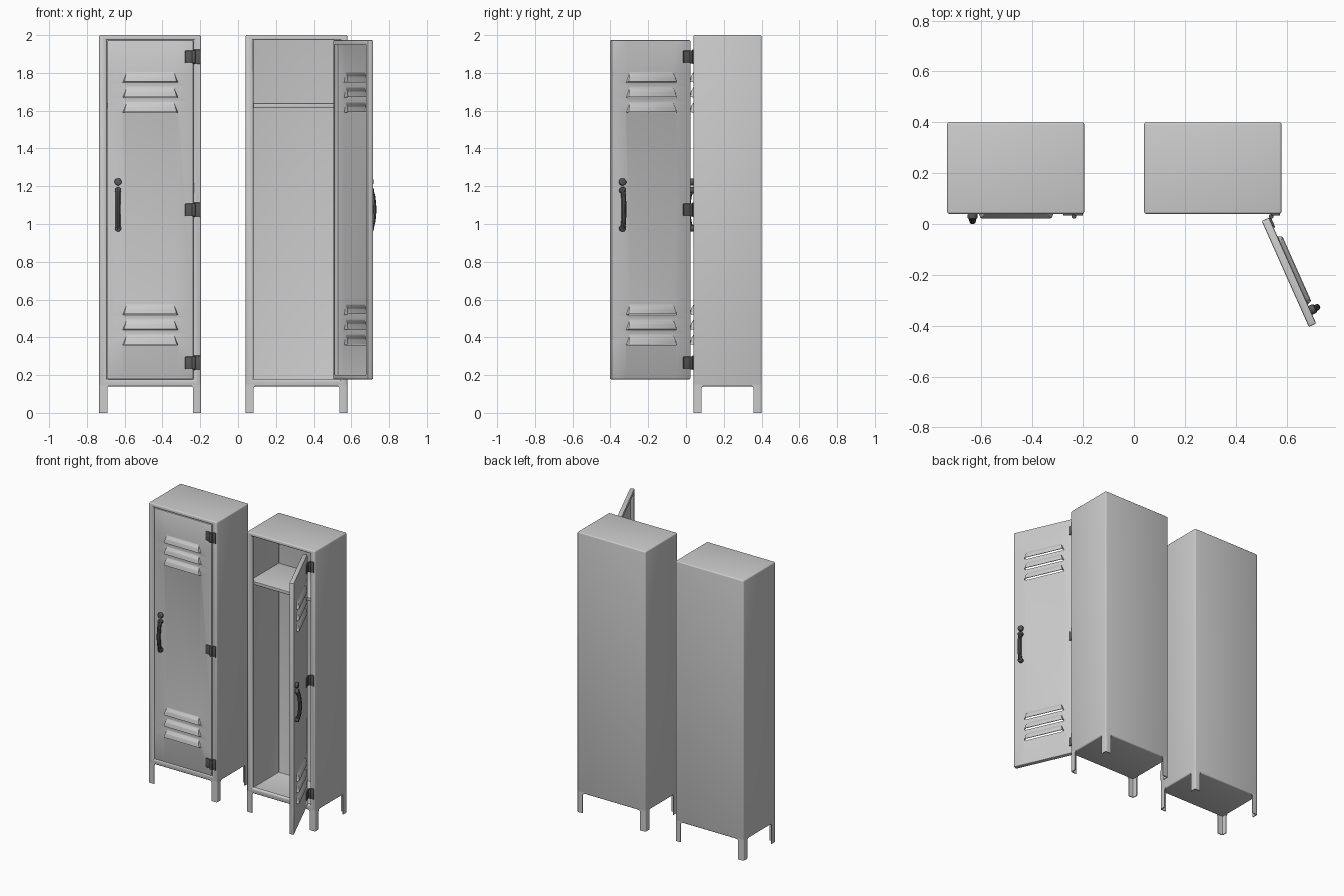
import bpy, bmesh
from math import radians, pi
from mathutils import Vector

if "Cube" in bpy.data.objects:
    bpy.data.objects.remove(bpy.data.objects["Cube"])

dark = bpy.data.materials.new("dark_metal")
dark.diffuse_color = (0.1, 0.1, 0.1, 1)
dark.use_nodes = True
dark.node_tree.nodes["Principled BSDF"].inputs["Base Color"].default_value = dark.diffuse_color


def finish(ob, bevel=0, solid=0, segs=3, mat=None):
    if bevel:
        m = ob.modifiers.new("bevel", 'BEVEL')
        m.width, m.segments, m.limit_method = bevel, segs, 'ANGLE'
        m.angle_limit = radians(25)
    if solid:
        m = ob.modifiers.new("solid", 'SOLIDIFY')
        m.thickness, m.offset = solid, 0
    bpy.ops.object.select_all(action='DESELECT')
    bpy.context.view_layer.objects.active = ob
    ob.select_set(True)
    bpy.ops.object.convert(target='MESH')
    bpy.ops.object.shade_smooth_by_angle(angle=radians(35))
    ob = bpy.context.object
    if mat:
        ob.data.materials.clear()
        ob.data.materials.append(mat)
    return ob


def place(ob, loc, rot):
    ob.location = loc
    ob.rotation_euler = (0, 0, rot)


def from_bm(name, bm, loc, rot=0, **kw):
    me = bpy.data.meshes.new(name)
    bm.to_mesh(me)
    bm.free()
    ob = bpy.data.objects.new(name, me)
    bpy.context.collection.objects.link(ob)
    place(ob, loc, rot)
    return finish(ob, **kw)


def sheet(name, polys, loc, rot=0, **kw):
    bm = bmesh.new()
    for p in polys:
        bm.faces.new([bm.verts.new(v) for v in p])
    bmesh.ops.remove_doubles(bm, verts=bm.verts, dist=1e-5)
    bmesh.ops.recalc_face_normals(bm, faces=bm.faces)
    return from_bm(name, bm, loc, rot, **kw)


def box(name, lo, hi, loc, rot=0, **kw):
    bm = bmesh.new()
    bmesh.ops.create_cube(bm, size=1)
    for v in bm.verts:
        v.co = Vector([lo[i] + (v.co[i] + 0.5) * (hi[i] - lo[i]) for i in range(3)])
    return from_bm(name, bm, loc, rot, **kw)


def cyl(name, r, h, centre, axis, loc, rot=0, **kw):
    bm = bmesh.new()
    bmesh.ops.create_cone(bm, cap_ends=True, segments=24, radius1=r, radius2=r, depth=h)
    q = Vector((0, 0, 1)).rotation_difference(Vector(axis))
    for v in bm.verts:
        v.co = q @ v.co + Vector(centre)
    return from_bm(name, bm, loc, rot, **kw)


def ring(x0, x1, z0, z1, y):
    return [(x0, y, z0), (x1, y, z0), (x1, y, z1), (x0, y, z1)]


def bridge(a, b):
    return [[a[i], a[(i + 1) % 4], b[(i + 1) % 4], b[i]] for i in range(4)]


LOUVERS = (0.36, 0.44, 0.52, 1.59, 1.67, 1.75)
LH = 0.053


def door_polys():
    # front panel in rows with trapezoid openings, hooded louvers, folded rim
    x0, x1, z0, z1, y = -0.455, -0.003, 0.18, 1.971, 0.012
    cx = (x0 + x1) / 2
    rows = [(z0, 0.145)]
    for z in LOUVERS:
        rows += [(z, 0.145), (z + LH, 0.122)]
    rows.append((z1, 0.145))
    polys = []
    for i in range(len(rows) - 1):
        (za, wa), (zb, wb) = rows[i], rows[i + 1]
        a = [x0, cx - wa, cx + wa, x1]
        b = [x0, cx - wb, cx + wb, x1]
        for c in range(3):
            if c == 1 and i % 2 == 1:
                continue
            polys.append([(a[c], y, za), (a[c + 1], y, za), (b[c + 1], y, zb), (b[c], y, zb)])
    for z in LOUVERS:
        prof = [(0.122, LH, 0), (0.132, 0.032, 0.014), (0.138, 0.003, 0.018), (0.145, 0, 0)]
        L = [(cx - w, y - d, z + h) for w, h, d in prof]
        R = [(cx + w, y - d, z + h) for w, h, d in prof]
        polys += [[L[0], L[1], R[1], R[0]], [L[1], L[2], R[2], R[1]], L, R]
    # rim sides share every row vertex along the panel edge
    yb, lip = y + 0.028, 0.02
    zs = [r[0] for r in rows]
    for x in (x0, x1):
        polys.append([(x, y, z) for z in zs] + [(x, yb, z1), (x, yb, z0)])
    for z, w in (rows[0], rows[-1]):
        polys.append([(x0, y, z), (cx - w, y, z), (cx + w, y, z), (x1, y, z), (x1, yb, z), (x0, yb, z)])
    polys += bridge(ring(x0, x1, z0, z1, yb), ring(x0 + lip, x1 - lip, z0 + lip, z1 - lip, yb))
    return polys


def locker(tag, cx, swing):
    org = (cx, 0, 0)
    W, YF, YB = 0.267, 0.043, 0.397
    # cabinet shell with framed front opening
    front, back = ring(-W, W, 0.143, 1.997, YF), ring(-W, W, 0.143, 1.997, YB)
    op = (-0.232, 0.233, 0.174, 1.977)
    polys = bridge(front, back) + [back] + bridge(front, ring(*op, YF))
    polys += bridge(ring(*op, YF), ring(*op, YF + 0.02))
    sheet(tag + "_cabinet", polys, org, bevel=0.006, solid=0.006)
    # folded corner legs
    prof = [(0, 0), (0.04, 0), (0.04, 0.132), (0.05, 0.149), (0, 0.149)]
    for sx, n in ((-1, "left"), (1, "right")):
        for yc, sy, m in ((YF, 1, "front"), (YB, -1, "back")):
            sheet(f"{tag}_{m}_{n}_leg",
                  [[(sx * (W - a), yc, h) for a, h in prof],
                   [(sx * W, yc + sy * a, h) for a, h in prof]],
                  org, bevel=0.006, solid=0.006)
    # inner shelf
    box(tag + "_shelf", (-W, 0.07, 1.617), (W, YB, 1.64), org, bevel=0.003)

    # everything on the door turns about the hinge pin
    pin = (cx + 0.23, 0.03, 0)
    sheet(tag + "_door", door_polys(), pin, swing, bevel=0.004, solid=0.004, segs=2)
    for i, z in enumerate((0.265, 1.075, 1.885)):
        n = f"{tag}_hinge_{i + 1}"
        box(n + "_door_leaf", (-0.045, 0.003, z - 0.033), (-0.002, 0.011, z + 0.033), pin, swing, bevel=0.003, mat=dark)
        box(n + "_frame_leaf", (0.0, 0.003, z - 0.038), (0.035, 0.011, z + 0.038), pin, bevel=0.003, mat=dark)
        cyl(n + "_knuckle", 0.009, 0.068, (0, 0, z), (0, 0, 1), pin, bevel=0.002, mat=dark)

    # bowed pull handle with round feet and lock above
    hx = -0.40
    cu = bpy.data.curves.new(tag + "_handle", 'CURVE')
    cu.dimensions, cu.bevel_depth, cu.bevel_resolution = '3D', 0.013, 3
    cu.use_fill_caps, cu.resolution_u = True, 6
    sp = cu.splines.new('BEZIER')
    pts = [(0.0, 0.97), (-0.014, 1.02), (-0.014, 1.135), (0.0, 1.185)]
    sp.bezier_points.add(len(pts) - 1)
    for bp, (y, z) in zip(sp.bezier_points, pts):
        bp.co = (hx, y, z)
        bp.handle_left_type = bp.handle_right_type = 'AUTO'
    ob = bpy.data.objects.new(tag + "_handle", cu)
    bpy.context.collection.objects.link(ob)
    place(ob, pin, swing)
    finish(ob, mat=dark)
    for n, z in (("lower", 0.977), ("upper", 1.178)):
        cyl(f"{tag}_handle_{n}_foot", 0.017, 0.024, (hx, 0.0, z), (0, 1, 0), pin, swing, bevel=0.004, mat=dark)
    cyl(tag + "_lock", 0.019, 0.022, (hx, 0.001, 1.223), (0, 1, 0), pin, swing, bevel=0.005, mat=dark)


locker("closed_locker", -0.465, 0)
locker("open_locker", 0.31, radians(114))
